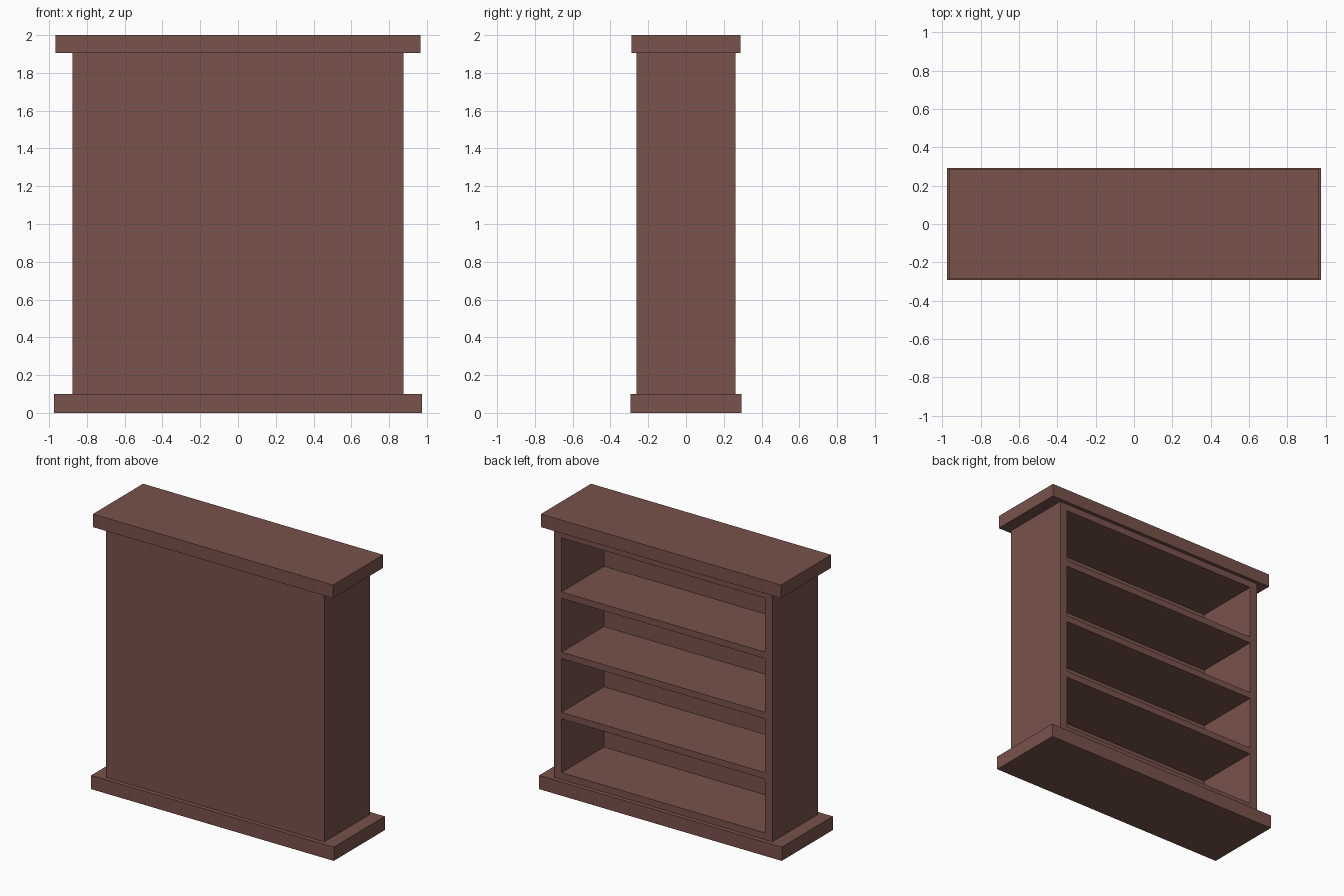
import bpy

if "Cube" in bpy.data.objects:
    bpy.data.objects.remove(bpy.data.objects["Cube"])

wood = bpy.data.materials.new("brown_wood")
wood.diffuse_color = (0.19, 0.085, 0.07, 1)
wood.use_nodes = True
wood.node_tree.nodes["Principled BSDF"].inputs["Base Color"].default_value = wood.diffuse_color


def box(name, x0, x1, y0, y1, z0, z1):
    bpy.ops.mesh.primitive_cube_add(
        size=1, location=((x0 + x1) / 2, (y0 + y1) / 2, (z0 + z1) / 2))
    ob = bpy.context.object
    ob.name = name
    ob.scale = (x1 - x0, y1 - y0, z1 - z0)
    bpy.ops.object.transform_apply(location=False, rotation=False, scale=True)
    ob.data.materials.append(wood)
    return ob


BASE_TOP, CAP_BOTTOM = 0.10, 1.905
HALF_W, HALF_D = 0.877, 0.262
SIDE, BACK, SHELF, RAIL = 0.06, 0.037, 0.047, 0.05
COUNT = 4

# Plinth and top slab
box("base", -0.975, 0.975, -0.293, 0.293, 0, BASE_TOP)
box("top_slab", -0.965, 0.965, -0.288, 0.288, CAP_BOTTOM, 2)

# Cabinet body, with the shelf compartments cut in from +y
body = box("shelf_cabinet", -HALF_W, HALF_W, -HALF_D, HALF_D, BASE_TOP, CAP_BOTTOM)
height = (CAP_BOTTOM - BASE_TOP - 2 * RAIL - (COUNT - 1) * SHELF) / COUNT
for i in range(COUNT):
    z = BASE_TOP + RAIL + i * (height + SHELF)
    cutter = box("compartment_cutter", -HALF_W + SIDE, HALF_W - SIDE,
                 -HALF_D + BACK, HALF_D + 0.1, z, z + height)
    cutter.hide_render = True
    cut = body.modifiers.new("compartment", 'BOOLEAN')
    cut.operation = 'DIFFERENCE'
    cut.solver = 'EXACT'
    cut.object = cutter
    bpy.context.view_layer.objects.active = body
    bpy.ops.object.modifier_apply(modifier=cut.name)
    bpy.data.objects.remove(cutter, do_unlink=True)
